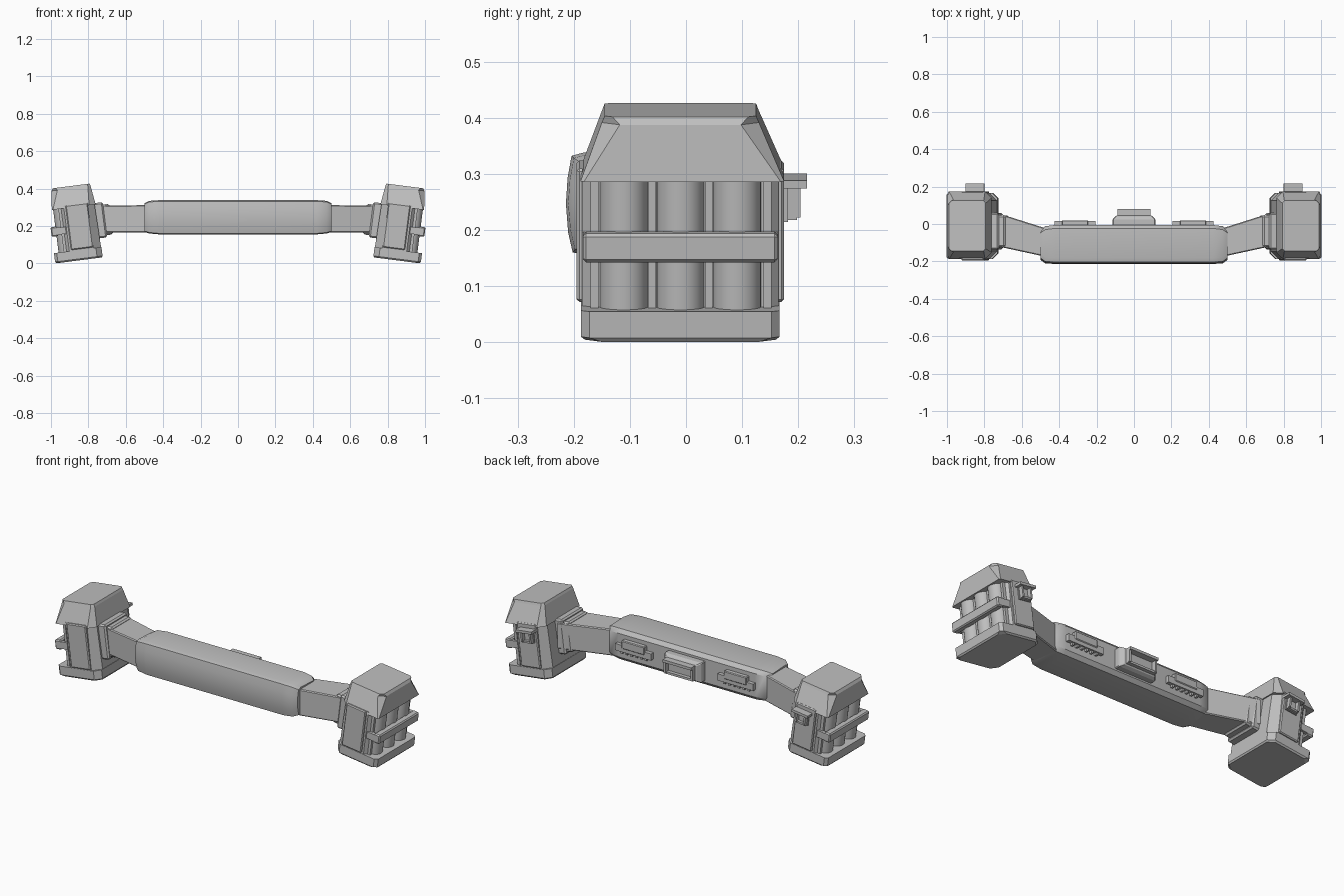
import bpy, bmesh, math
from mathutils import Matrix, Vector

cube = bpy.data.objects.get("Cube")
if cube:
    bpy.data.objects.remove(cube)

grey = bpy.data.materials.new("plain grey")
grey.use_nodes = True
grey.diffuse_color = (0.52, 0.52, 0.52, 1)
grey.node_tree.nodes["Principled BSDF"].inputs["Base Color"].default_value = grey.diffuse_color

# Each end pod leans outward; this frame is shared by all its parts
POD = Matrix.Translation((0.85, 0, 0.016)) @ Matrix.Rotation(math.radians(7.3), 4, 'Y')
WORLD = Matrix.Identity(4)


def finish(name, bm, frame, mirror, bevel=0, smooth=False):
    bmesh.ops.recalc_face_normals(bm, faces=bm.faces)
    bm.transform(frame)
    mesh = bpy.data.meshes.new(name)
    bm.to_mesh(mesh)
    bm.free()
    mesh.materials.append(grey)
    obj = bpy.data.objects.new(name, mesh)
    bpy.context.collection.objects.link(obj)
    if bevel:
        mod = obj.modifiers.new("soft edges", 'BEVEL')
        mod.width, mod.segments, mod.limit_method = bevel, 1, 'ANGLE'
    if mirror:
        obj.modifiers.new("other side", 'MIRROR')
    if smooth:
        bpy.ops.object.select_all(action='DESELECT')
        obj.select_set(True)
        bpy.context.view_layer.objects.active = obj
        bpy.ops.object.shade_smooth_by_angle(angle=math.radians(35))
    return obj


def loft(name, rings, frame=WORLD, mirror=False, bevel=0, smooth=False):
    bm = bmesh.new()
    loops = [[bm.verts.new(p) for p in ring] for ring in rings]
    for a, b in zip(loops, loops[1:]):
        for i in range(len(a)):
            j = (i + 1) % len(a)
            bm.faces.new((a[i], a[j], b[j], b[i]))
    bm.faces.new(loops[0])
    bm.faces.new(loops[-1])
    return finish(name, bm, frame, mirror, bevel, smooth)


def box(name, x, y, z, frame=WORLD, mirror=False, bevel=0):
    ring = lambda h: [(x[0], y[0], h), (x[1], y[0], h), (x[1], y[1], h), (x[0], y[1], h)]
    return loft(name, [ring(z[0]), ring(z[1])], frame, mirror, bevel)


def octagon(x, y, z, inner, outer):
    """Rectangle with cut corners, one cut size per side."""
    (x0, x1), (y0, y1), i, o = x, y, inner, outer
    return [(x0 + i, y0, z), (x1 - o, y0, z), (x1, y0 + o, z), (x1, y1 - o, z),
            (x1 - o, y1, z), (x0 + i, y1, z), (x0, y1 - i, z), (x0, y0 + i, z)]


# Centre bar: bulging front, rounded edges, tapered ends
def bar_ring(x, front, back, low, high):
    mid, r = (low + high) / 2, 0.018
    prof = [(front + 0.012, low + 0.005), (front + 0.004, low + 0.04), (front, mid),
            (front + 0.003, high - 0.045), (front + 0.01, high - 0.006),
            (front + 0.032, high), (back - r, high - 0.006), (back, high - r - 0.008),
            (back, low + r + 0.008), (back - r, low + 0.006), (front + 0.035, low)]
    return [(x, y, z) for y, z in prof]


full, small = (-0.214, -0.005, 0.155, 0.338), (-0.192, -0.03, 0.168, 0.322)
shoulder = (-0.21, -0.012, 0.16, 0.334)
loft("centre_bar", [bar_ring(-0.5, *small), bar_ring(-0.475, *shoulder), bar_ring(-0.42, *full),
                    bar_ring(0.42, *full), bar_ring(0.475, *shoulder), bar_ring(0.5, *small)],
     smooth=True)

# Swept-back arms joining bar and pods
arm = lambda x, f, b, lo, hi: [(x, f, lo), (x, b, lo), (x, b, hi), (x, f, hi)]
loft("arm", [arm(0.45, -0.18, -0.03, 0.165, 0.312), arm(0.75, -0.115, 0.065, 0.165, 0.308)][::1],
     mirror=True, bevel=0.005)

# Arm mounting blocks on the inner pod faces
box("mount_plate", (-0.165, -0.1), (-0.135, 0.058), (0.103, 0.293), POD, True, 0.008)
box("mount_collar", (-0.198, -0.15), (-0.122, 0.046), (0.115, 0.28), POD, True, 0.008)

# Pod foot, body and side panels
loft("pod_foot", [octagon((-0.122, 0.122), (-0.18, 0.16), 0, 0.03, 0.03),
                  octagon((-0.128, 0.128), (-0.187, 0.167), 0.008, 0.03, 0.015),
                  octagon((-0.128, 0.128), (-0.187, 0.167), 0.055, 0.03, 0.015)], POD, True)
loft("pod_body", [octagon((-0.126, 0.065), (-0.185, 0.165), 0.05, 0.04, 0.02),
                  octagon((-0.12, 0.065), (-0.185, 0.165), 0.3, 0.04, 0.02)], POD, True)
for side, y in (("front", (-0.195, -0.15)), ("rear", (0.13, 0.175))):
    box(side + "_panel", (-0.085, 0.035), y, (0.06, 0.3), POD, True, 0.005)

# Faceted pod cap
loft("pod_cap", [octagon((-0.126, 0.11), (-0.188, 0.175), 0.286, 0.035, 0.006),
                 octagon((-0.112, 0.099), (-0.15, 0.13), 0.387, 0.015, 0.032),
                 octagon((-0.108, 0.089), (-0.145, 0.125), 0.4, 0.012, 0.014)], POD, True)

# Three upright cylinders, thin ribs between them, and the retaining band
for i, y in enumerate((-0.111, -0.01, 0.091)):
    bm = bmesh.new()
    bmesh.ops.create_cone(bm, cap_ends=True, segments=24, radius1=0.043, radius2=0.043, depth=0.236)
    bm.transform(Matrix.Translation((0.06, y, 0.17)))
    finish(f"cylinder_{i + 1}", bm, POD, True, smooth=True)
for i, y in enumerate((-0.163, -0.0605, 0.0405, 0.145)):
    box(f"rib_{i + 1}", (0.05, 0.075), (y - 0.007, y + 0.007), (0.05, 0.288), POD, True)
box("retaining_band", (0.092, 0.129), (-0.184, 0.164), (0.143, 0.195), POD, True, 0.006)
for i, y in enumerate((-0.174, 0.154)):
    box(f"band_end_{i + 1}", (0.05, 0.11), (y - 0.01, y + 0.01), (0.15, 0.188), POD, True)

# Rear latches on the pods
box("latch_top", (-0.085, 0.015), (0.165, 0.216), (0.262, 0.276), POD, True)
box("latch_back", (-0.07, 0.0), (0.165, 0.182), (0.2, 0.265), POD, True)
for i, x in enumerate((-0.066, -0.014)):
    box(f"latch_leg_{i + 1}", (x, x + 0.01), (0.17, 0.204), (0.207, 0.265), POD, True)
box("latch_floor", (-0.066, -0.004), (0.17, 0.198), (0.203, 0.213), POD, True)

# Central rear housing: tapered base with a hooded slot
rect = lambda w, y, lo, hi: [(-w, y, lo), (w, y, lo), (w, y, hi), (-w, y, hi)]
loft("rear_housing", [rect(0.115, -0.02, 0.19, 0.3), rect(0.115, 0.025, 0.19, 0.3),
                      rect(0.095, 0.045, 0.2, 0.29)], bevel=0.004)
box("rear_hood", (-0.088, 0.088), (0.03, 0.08), (0.272, 0.287))
box("rear_sill", (-0.088, 0.088), (0.03, 0.065), (0.205, 0.217))
for side, x in (("right", -0.088), ("left", 0.076)):
    box(side + "_hood_cheek", (x, x + 0.012), (0.03, 0.07), (0.21, 0.28))

# Pair of flat rear clips with small teeth underneath
box("clip_strip", (0.205, 0.425), (-0.02, 0.016), (0.225, 0.262), mirror=True)
box("clip_tab", (0.245, 0.385), (-0.02, 0.02), (0.245, 0.29), mirror=True, bevel=0.004)
for i in range(6):
    x = 0.235 + i * 0.03
    box(f"clip_tooth_{i + 1}", (x, x + 0.012), (-0.02, 0.01), (0.212, 0.228), mirror=True)
